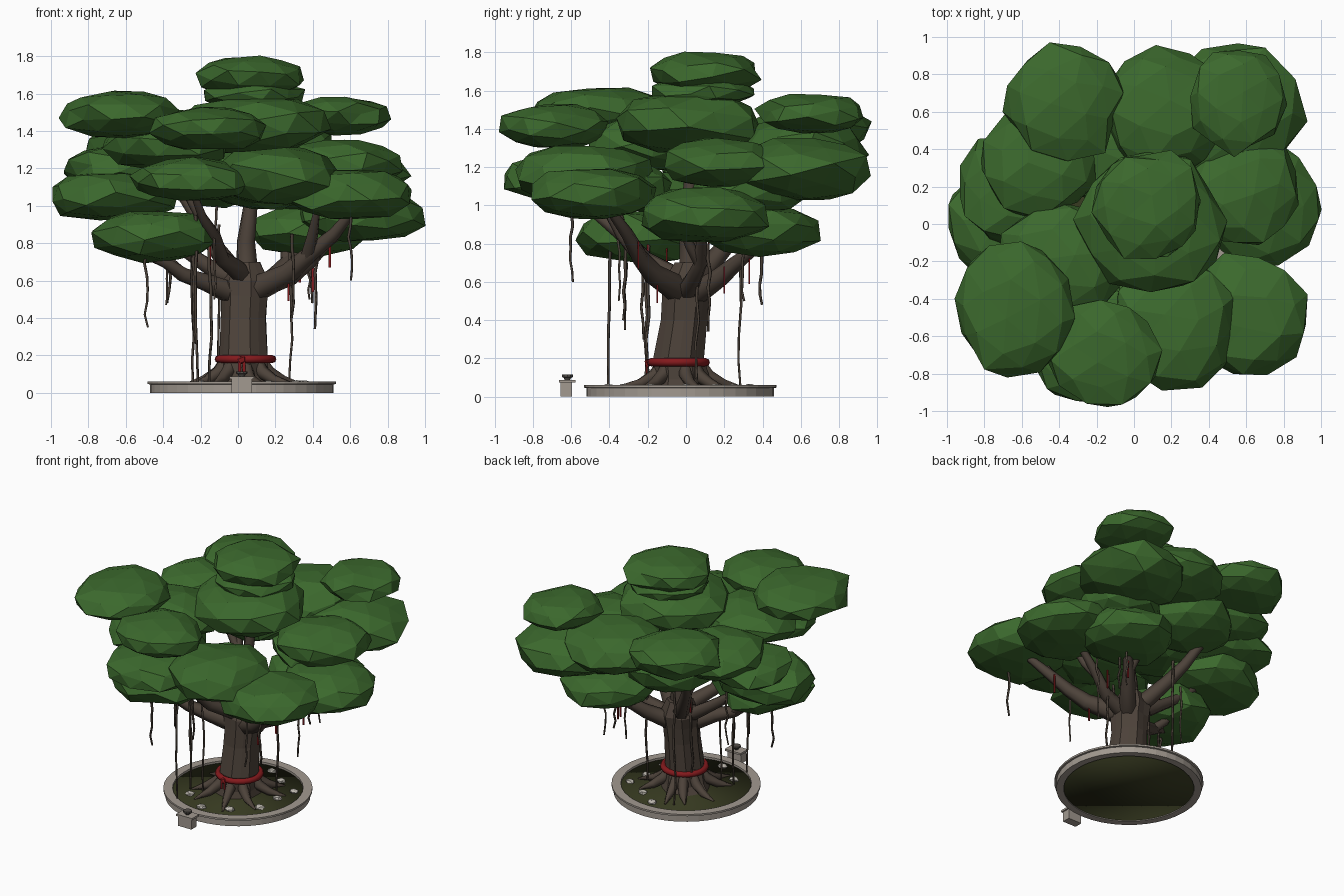
import bpy, bmesh, math, random
from mathutils import Vector, Matrix, noise

random.seed(4)
cube = bpy.data.objects.get("Cube")
if cube:
    bpy.data.objects.remove(cube)


def material(name, color):
    m = bpy.data.materials.new(name)
    m.use_nodes = True
    m.diffuse_color = (*color, 1)
    m.node_tree.nodes["Principled BSDF"].inputs["Base Color"].default_value = (*color, 1)
    return m


LEAF = material("leaf green", (0.044, 0.14, 0.026))
BARK = material("bark brown", (0.074, 0.055, 0.042))
ROOT = material("aerial root brown", (0.07, 0.053, 0.04))
RED = material("ribbon red", (0.23, 0.01, 0.012))
STONE = material("stone grey", (0.36, 0.32, 0.28))
SOIL = material("mossy soil", (0.036, 0.04, 0.014))
PEBBLE = material("pale pebble", (0.5, 0.47, 0.42))
CLAY = material("dark clay", (0.09, 0.08, 0.07))


def finish(name, bm, mat):
    bmesh.ops.recalc_face_normals(bm, faces=bm.faces)
    me = bpy.data.meshes.new(name)
    bm.to_mesh(me)
    bm.free()
    me.materials.append(mat)
    ob = bpy.data.objects.new(name, me)
    bpy.context.collection.objects.link(ob)
    return ob


def tubes(name, paths, mat, resolution=1):
    """Tapered tubes; each path is a list of (point, radius)."""
    cu = bpy.data.curves.new(name, "CURVE")
    cu.dimensions = "3D"
    cu.bevel_depth = 1
    cu.bevel_resolution = resolution
    cu.use_fill_caps = True
    for path in paths:
        sp = cu.splines.new("POLY")
        sp.points.add(len(path) - 1)
        for p, (co, r) in zip(sp.points, path):
            p.co = (*co, 1)
            p.radius = r
    cu.materials.append(mat)
    ob = bpy.data.objects.new(name, cu)
    bpy.context.collection.objects.link(ob)
    bpy.ops.object.select_all(action="DESELECT")
    ob.select_set(True)
    bpy.context.view_layer.objects.active = ob
    bpy.ops.object.convert(target="MESH")


def lathe(name, profile, center, sides, mat, closed=False):
    bm = bmesh.new()
    rings = []
    for r, z in profile:
        rings.append([bm.verts.new((center[0] + r * math.cos(a), center[1] + r * math.sin(a), z))
                      for a in (math.tau * i / sides for i in range(sides))])
    pairs = list(zip(rings, rings[1:])) + ([(rings[-1], rings[0])] if closed else [])
    for a, b in pairs:
        for i in range(sides):
            j = (i + 1) % sides
            bm.faces.new((a[i], a[j], b[j], b[i]))
    if not closed:
        bm.faces.new(rings[0])
        bm.faces.new(rings[-1])
    return finish(name, bm, mat)


def box(name, center, size, mat):
    bm = bmesh.new()
    bmesh.ops.create_cube(bm, size=1, matrix=Matrix.Translation(center) @ Matrix.Diagonal((*size, 1)))
    finish(name, bm, mat)


def lump(name, center, size, mat, rough, level=2):
    """Uneven ball with a full, slightly boxy side profile."""
    bm = bmesh.new()
    bmesh.ops.create_icosphere(bm, subdivisions=level, radius=1)
    spin = Matrix.Rotation(random.uniform(0, math.tau), 3, "Z") @ Matrix.Rotation(.4, 3, "X")
    seed = Vector(center) * 9
    for v in bm.verts:
        d = 1 + rough * noise.noise(v.co * 1.6 + seed) + rough * random.uniform(-.35, .35)
        p = spin @ v.co
        p.z = math.copysign(abs(p.z) ** .85, p.z)
        v.co = Vector(center) + Vector(d * p[i] * size[i] for i in range(3))
    finish(name, bm, mat)


# Round planter with overhanging lip, and its soil
MID = (0.02, -0.03)
lathe("planter_rim", [(.44, .0), (.49, .0), (.49, .045), (.503, .047), (.503, .06), (.44, .06)],
      MID, 40, STONE, closed=True)
lathe("soil", [(.442, .006), (.442, .045)], MID, 40, SOIL).data.shade_smooth()

# Fluted trunk, leaning a little as it rises
TRUNK = [(.04, .02, -.02, .17), (.09, .025, -.025, .145), (.2, .035, -.035, .13), (.4, .035, -.01, .12),
         (.52, .04, 0, .125), (.6, .04, .01, .13), (.7, .04, .02, .08)]
bm = bmesh.new()
SIDES = 14
rings = []
for z, x, y, r in TRUNK:
    rings.append([])
    for i in range(SIDES):
        a = math.tau * i / SIDES
        k = r * (1 + (.05 if i % 2 else -.05) + random.uniform(-.04, .04))
        rings[-1].append(bm.verts.new((x + k * math.cos(a), y + k * math.sin(a), z)))
for a, b in zip(rings, rings[1:]):
    for i in range(SIDES):
        j = (i + 1) % SIDES
        bm.faces.new((a[i], a[j], b[j], b[i]))
bm.faces.new(rings[0])
bm.faces.new(rings[-1])
finish("trunk", bm, BARK)

# Buttress roots spreading over the soil
roots = []
for i in range(9):
    a = math.tau * (i + random.uniform(-.25, .25)) / 9
    reach = random.uniform(.31, .37)
    steps = [(.09, .19, .03), (.14, .11, .038), (.22, .068, .028), (reach, .045, .006)]
    roots.append([((.025 + d * math.cos(a + d * .6), -.025 + d * math.sin(a + d * .6), z), r)
                  for d, z, r in steps])
tubes("buttress_roots", roots, BARK)

# Main limbs: end point and starting radius, each with an offshoot
LIMBS = [((.62, -.4, .98), .078), ((.62, .1, .9), .065), ((.42, .42, .86), .07), ((-.5, -.25, .74), .07),
         ((-.35, .5, 1.25), .065), ((-.25, -.55, 1.1), .06), ((.08, .05, 1.4), .07),
         ((-.6, .0, 1.04), .06)]
limbs = []
for end, r in LIMBS:
    e = Vector(end)
    start = Vector((.04, 0, .53 if end[2] < 1 else .6))
    path = []
    for i in range(6):
        t = i / 5
        p = start.lerp(e, t)
        p.z = start.z + (e.z - start.z) * t ** 1.5
        if 0 < i < 5:
            p += Vector(random.uniform(-.018, .018) for _ in range(3))
        path.append((p, r * (1 - .7 * t)))
    limbs.append(path)
    fork = path[3][0]
    side = Vector((-(e.y), e.x, 0)).normalized() * random.choice((-.13, .13))
    tip = fork + (e - fork) * .5 + side + Vector((0, 0, .14))
    limbs.append([(fork, r * .5), (fork.lerp(tip, .5) + Vector((0, 0, -.02)), r * .4), (tip, r * .2)])
tubes("branches", limbs, BARK)

# Leaf clusters: centre x, y, z, then width, depth and height radii
CLUSTERS = [
    (.07, .1, 1.69, .29, .29, .115), (.08, .09, 1.59, .27, .27, .08), (.09, .02, 1.43, .39, .39, .165),
    (-.64, -.45, 1.49, .32, .37, .125), (-.16, -.69, 1.41, .29, .29, .12),
    (.6, -.49, 1.06, .33, .34, .14), (-.38, .65, 1.39, .32, .32, .13),
    (.55, .66, 1.48, .26, .29, .105), (.52, .6, 1.19, .37, .38, .17),
    (.67, .1, .95, .34, .34, .15), (.58, .18, 1.22, .3, .32, .13),
    (-.67, .0, 1.05, .34, .33, .13), (-.67, .18, 1.2, .28, .3, .12),
    (-.5, .33, 1.3, .31, .3, .15), (-.45, -.25, .84, .34, .33, .14),
    (-.25, -.64, 1.14, .32, .33, .12), (.21, -.53, 1.16, .35, .35, .16),
    (-.38, -.2, 1.33, .34, .32, .14), (.38, .38, .87, .33, .32, .14),
    (.16, .6, 1.3, .34, .35, .16), (-.14, .4, 1.15, .32, .3, .15),
    (.12, -.32, 1.1, .29, .25, .12), (.42, .33, 1.08, .3, .3, .13)]
for i, c in enumerate(CLUSTERS):
    lump(f"leaf_cluster_{i + 1}", c[:3], c[3:], LEAF, .15)

# Hanging aerial roots: x, y, top, bottom
HANGING = [(-.49, -.32, .76, .35), (-.38, -.2, .75, .47), (-.24, -.21, .8, .05), (-.22, -.4, .95, .05),
           (-.15, -.2, .8, .05), (-.1, .28, .9, .05), (-.08, .05, .75, .05), (.28, .06, .75, .05),
           (.39, .39, .8, .48), (.42, .12, .8, .34), (.6, -.6, .95, .6), (.29, -.32, .85, .4),
           (.38, .3, .8, .5), (-.23, -.23, .8, .3), (-.37, .05, .9, .48), (-.12, -.35, 1.0, .5)]
hanging = []
for x, y, top, bottom in HANGING:
    n = 6
    hanging.append([((x + random.uniform(-.01, .01), y + random.uniform(-.01, .01),
                      top + (bottom - top) * i / n), .0095 - .003 * i / n) for i in range(n + 1)])
tubes("aerial_roots", hanging, ROOT, 0)

# Red cloth band with a knot and two tails
bpy.ops.mesh.primitive_torus_add(location=(.04, -.04, .18), major_radius=.144, minor_radius=.021,
                                 major_segments=24, minor_segments=8)
band = bpy.context.object
band.name = "trunk_band"
band.data.shade_smooth()
band.data.materials.append(RED)
lump("band_knot", (.02, -.2, .175), (.024, .018, .024), RED, .05, 1)
for s in (-1, 1):
    box(f"band_tail_{s}", (.02 + s * .012, -.205, .145), (.014, .008, .06), RED)

# Red wish ribbons under the limbs
RIBBONS = [(-.15, -.2, .75), (-.22, -.1, .77), (.27, -.15, .56), (.4, .2, .61), (.49, -.25, .74),
           (-.12, .12, .75), (.33, .33, .66)]
for i, (x, y, z) in enumerate(RIBBONS):
    box(f"ribbon_{i + 1}", (x, y, z), (.012, .008, .14), RED)

# Small offering table with a bowl
box("offering_block", (.02, -.625, .04), (.11, .06, .08), STONE)
box("offering_slab", (.02, -.62, .08), (.13, .085, .014), STONE)
lathe("offering_bowl", [(.014, .087), (.02, .098), (.03, .103), (.03, .115)], (.02, -.62), 10, CLAY)

# Pale pebbles on the soil, mostly toward the front and the left
for i in range(8):
    a = -2.2 + i * .55 + random.uniform(-.15, .15)
    d = random.uniform(.3, .38)
    lump(f"pebble_{i + 1}", (MID[0] + d * math.cos(a), MID[1] + d * math.sin(a), .052),
         (.036, .03, .017), PEBBLE, .2, 1)
